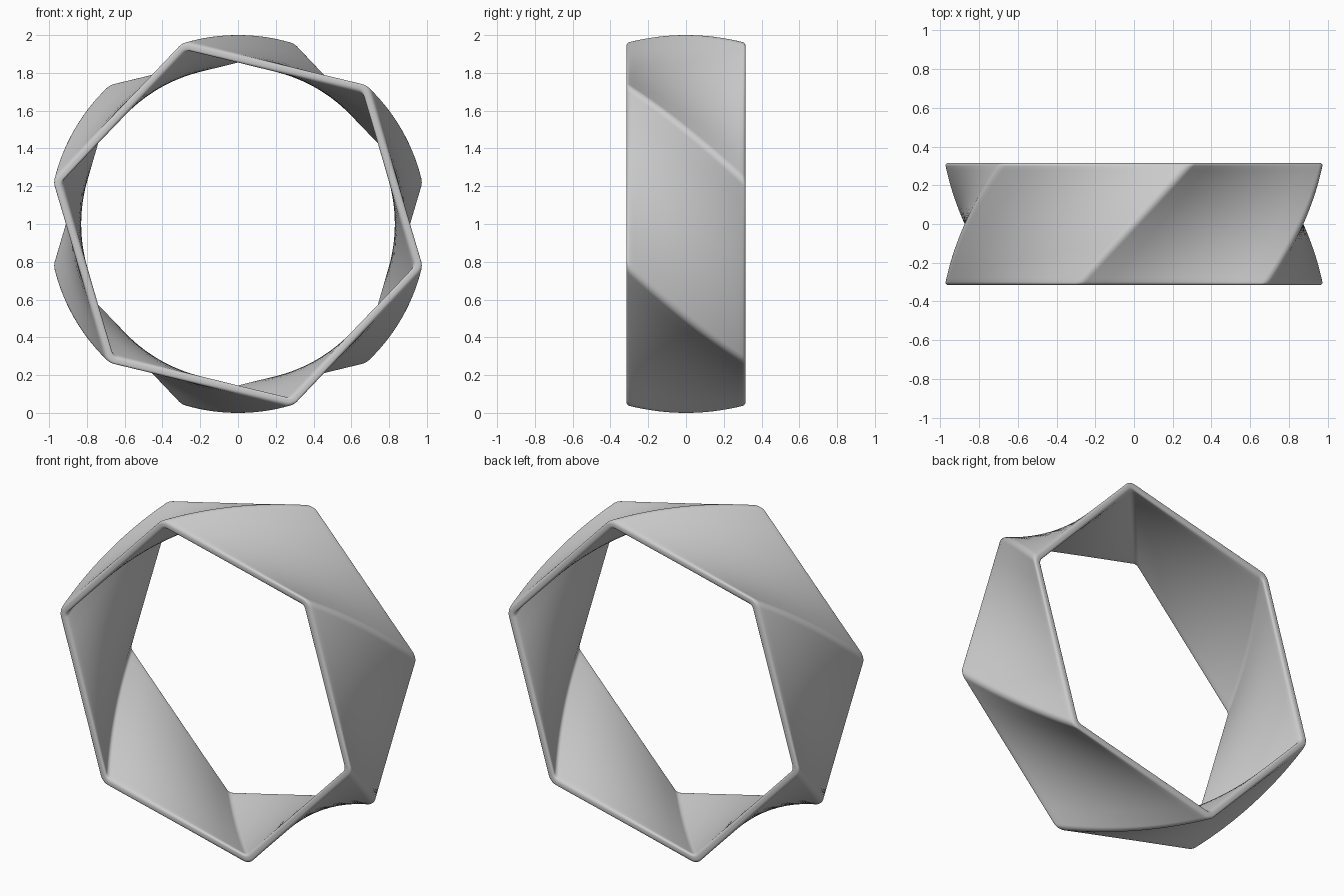
import bpy, bmesh, math

if "Cube" in bpy.data.objects:
    bpy.data.objects.remove(bpy.data.objects["Cube"])

APOTHEM, THICK, HALF_W = 0.875, 0.045, 0.315
TWIST = math.radians(17)      # rotation at each rim, opposite ways
CORNER, RIM = 0.067, 0.016    # corner rounding and rim rounding
TOP = 1.0                     # centre height


def hexagon(depth, y):
    """Rounded hexagon inset by depth, twisted according to y."""
    a = APOTHEM - depth
    r = CORNER - 0.6 * depth
    centre = (a - r) / math.cos(math.pi / 6)
    corners = []
    for k in range(6):
        base = k * math.pi / 3
        arc = []
        for i in range(9):
            t = base + math.radians(-30 + 60 * i / 8)
            arc.append((centre * math.sin(base) + r * math.sin(t),
                        centre * math.cos(base) + r * math.cos(t)))
        corners.append(arc)
    pts = []
    for k in range(6):
        pts += corners[k]
        p, q = corners[k][-1], corners[(k + 1) % 6][0]
        for i in range(1, 8):
            f = i / 8
            pts.append((p[0] + (q[0] - p[0]) * f, p[1] + (q[1] - p[1]) * f))
    ang = TWIST * y / HALF_W
    c, s = math.cos(ang), math.sin(ang)
    return [(x * c + z * s, y, z * c - x * s + TOP) for x, z in pts]


# Cross-section of the band as (depth, y): outer wall, rim, inner wall, rim
section = []
flat = HALF_W - RIM
section += [(0, -flat + 2 * flat * i / 28) for i in range(28)]


def rim_corner(depth, y, start):
    for i in range(5):
        t = math.radians(start + 90 * i / 4)
        section.append((depth - RIM * math.cos(t), y + RIM * math.sin(t)))


rim_corner(RIM, flat, 0)
rim_corner(THICK - RIM, flat, 90)
section += [(THICK, flat - 2 * flat * i / 28) for i in range(1, 28)]
rim_corner(THICK - RIM, -flat, 180)
rim_corner(RIM, -flat, 270)
section.pop()                 # last point repeats the first

# Twisted hexagonal band
bm = bmesh.new()
rings = [[bm.verts.new(p) for p in hexagon(d, y)] for d, y in section]
n = len(rings[0])
for j, ring in enumerate(rings):
    nxt = rings[(j + 1) % len(rings)]
    for i in range(n):
        k = (i + 1) % n
        bm.faces.new((ring[i], ring[k], nxt[k], nxt[i]))
bmesh.ops.recalc_face_normals(bm, faces=bm.faces)
for f in bm.faces:
    f.smooth = True
mesh = bpy.data.meshes.new("twisted_hex_band")
bm.to_mesh(mesh)
bm.free()
band = bpy.data.objects.new("twisted_hex_band", mesh)
bpy.context.collection.objects.link(band)
